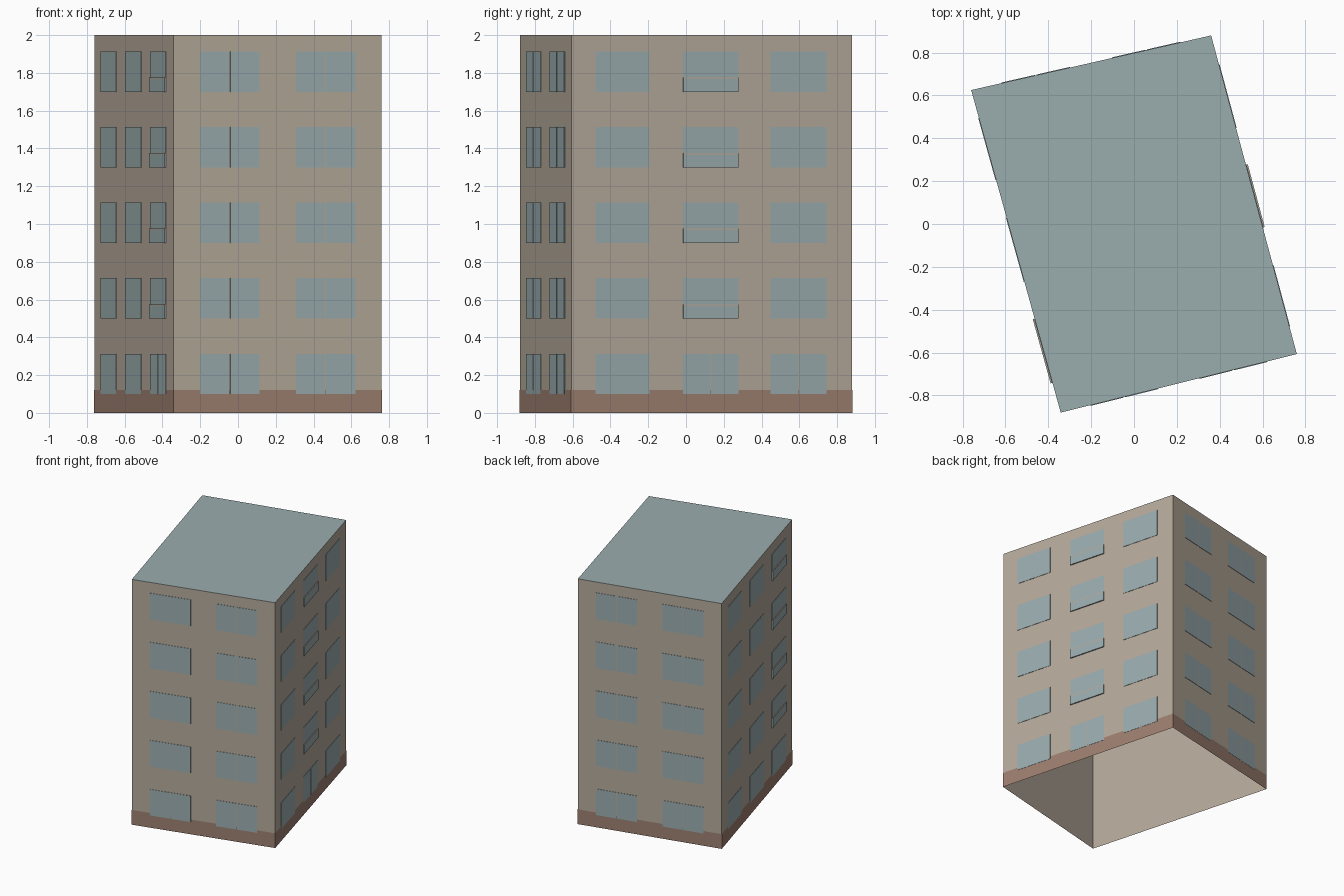
import bpy
from mathutils import Vector

cube = bpy.data.objects.get("Cube")
if cube:
    bpy.data.objects.remove(cube, do_unlink=True)


def material(name, rgb):
    # sRGB bytes to linear colour
    lin = [((c / 255 + 0.055) / 1.055) ** 2.4 for c in rgb]
    m = bpy.data.materials.new(name)
    m.use_nodes = True
    m.diffuse_color = (*lin, 1)
    bsdf = m.node_tree.nodes["Principled BSDF"]
    bsdf.inputs["Base Color"].default_value = (*lin, 1)
    bsdf.inputs["Roughness"].default_value = 0.9
    return m


WALL = material("beige wall", (181, 169, 154))
GLASS = material("grey blue glass", (154, 172, 174))
BASE = material("brown base", (156, 127, 112))

HEIGHT = 2.0
# Plan corners, counter-clockwise from the front left of the plan
PLAN = [Vector(p) for p in ((-0.342, -0.88), (0.76, -0.607), (0.36, 0.88), (-0.76, 0.625))]


def build(name, verts, faces, mats, indices=None):
    mesh = bpy.data.meshes.new(name)
    mesh.from_pydata(verts, [], faces)
    for m in mats:
        mesh.materials.append(m)
    if indices:
        mesh.polygons.foreach_set("material_index", indices)
    ob = bpy.data.objects.new(name, mesh)
    bpy.context.collection.objects.link(ob)
    return ob


def ring(top, grow=1.0):
    return [(p.x * grow, p.y * grow, z) for z in (0, top) for p in PLAN]


SIDES = [(i, (i + 1) % 4, (i + 1) % 4 + 4, i + 4) for i in range(4)]

# Wall shell open underneath, with a flat roof
build("walls_and_roof", ring(HEIGHT), SIDES + [(4, 5, 6, 7)], [WALL, GLASS], [0] * 4 + [1])
# Painted plinth band around the foot
build("base_band", ring(0.12, 1.002), SIDES, [BASE])


def plates(name, side, rects, mat, depth):
    """Thin closed plates on one wall; rects are (start, end, bottom, top)."""
    a, b = PLAN[side], PLAN[(side + 1) % 4]
    d = (b - a).normalized()
    out = Vector((d.y, -d.x))
    verts, faces = [], []
    for t0, t1, z0, z1 in rects:
        n = len(verts)
        for off in (0, depth):
            for t, z in ((t0, z0), (t1, z0), (t1, z1), (t0, z1)):
                p = a.lerp(b, t) + out * off
                verts.append((p.x, p.y, z))
        faces.append([n + 4, n + 5, n + 6, n + 7])
        for k in range(4):
            j = (k + 1) % 4
            faces.append([n + k, n + j, n + j + 4, n + k + 4])
    return build(name, verts, faces, [mat])


FLOORS = [0.10 + 0.4 * f for f in range(5)]
WINDOW_H = 0.213
NARROW = [(0.127, 0.412), (0.588, 0.873)]
WIDE = [(0.086, 0.278), (0.397, 0.594), (0.709, 0.908)]


def split(t0, t1, gap):
    mid = (t0 + t1) / 2
    return [(t0, mid - gap), (mid + gap, t1)]


# Paired windows on the narrow front and back
for side, name in ((0, "front"), (2, "back")):
    rects = [(s, e, z, z + WINDOW_H) for z in FLOORS
             for w in NARROW for s, e in split(*w, 0.003)]
    plates(name + "_windows", side, rects, GLASS, 0.003)

# Three columns on each long side, one of them with shallow balconies
for side, name, column in ((1, "left", 1), (3, "right", 2)):
    rects = []
    for f, z in enumerate(FLOORS):
        for c, w in enumerate(WIDE):
            panes = split(*w, 0.002) if f == 0 and c > 0 else [w]
            rects += [(s, e, z, z + WINDOW_H) for s, e in panes]
    plates(name + "_windows", side, rects, GLASS, 0.003)
    s, e = WIDE[column]
    plates(name + "_balcony_fronts", side,
           [(s, e, z, z + 0.067) for z in FLOORS[1:]], GLASS, 0.009)
    plates(name + "_balcony_rails", side,
           [(s, e, z + 0.067, z + 0.075) for z in FLOORS[1:]], WALL, 0.009)
